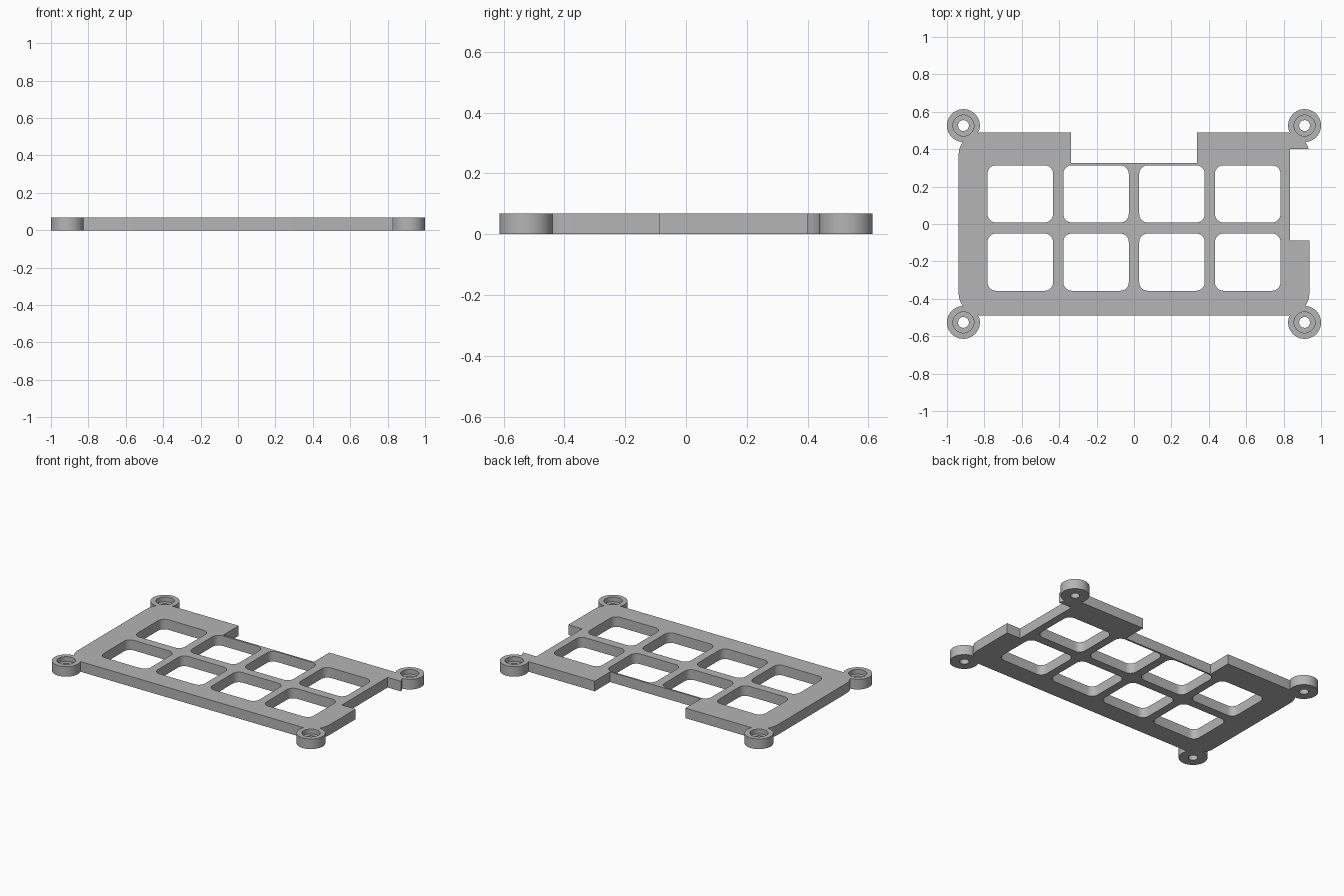
import bpy, bmesh
from math import sin, cos, pi, radians

cube = bpy.data.objects.get("Cube")
if cube:
    bpy.data.objects.remove(cube, do_unlink=True)

HEIGHT = 0.068
HALF_X, HALF_Y = 0.938, 0.489
BOSS_X, BOSS_Y = 0.912, 0.526
OVER = 0.05   # how far cutters reach past the surfaces

grey = bpy.data.materials.new("plain_grey")
grey.use_nodes = True
colour = (0.46, 0.46, 0.46, 1)
grey.diffuse_color = colour
grey.node_tree.nodes["Principled BSDF"].inputs["Base Color"].default_value = colour


def circle(cx, cy, r, n=48):
    return [(cx + r * cos(2 * pi * i / n), cy + r * sin(2 * pi * i / n)) for i in range(n)]


def rounded_rect(x0, x1, y0, y1, r, steps=8):
    centres = [(x1 - r, y1 - r), (x0 + r, y1 - r), (x0 + r, y0 + r), (x1 - r, y0 + r)]
    points = []
    for q, (cx, cy) in enumerate(centres):
        for i in range(steps + 1):
            a = pi / 2 * (q + i / steps)
            points.append((cx + r * cos(a), cy + r * sin(a)))
    return points


def rect(x0, x1, y0, y1):
    return [(x0, y0), (x1, y0), (x1, y1), (x0, y1)]


def prism(name, outline, z0, z1):
    bm = bmesh.new()
    face = bm.faces.new([bm.verts.new((x, y, z0)) for x, y in outline])
    top = bmesh.ops.extrude_face_region(bm, geom=[face])["geom"]
    bmesh.ops.translate(bm, vec=(0, 0, z1 - z0),
                        verts=[v for v in top if isinstance(v, bmesh.types.BMVert)])
    bmesh.ops.recalc_face_normals(bm, faces=bm.faces)
    mesh = bpy.data.meshes.new(name)
    bm.to_mesh(mesh)
    bm.free()
    mesh.materials.append(grey)
    obj = bpy.data.objects.new(name, mesh)
    bpy.context.collection.objects.link(obj)
    return obj


def combine(target, tool, operation):
    bpy.context.view_layer.objects.active = target
    mod = target.modifiers.new(operation.lower(), "BOOLEAN")
    mod.operation, mod.solver, mod.object = operation, "EXACT", tool
    bpy.ops.object.modifier_apply(modifier=mod.name)
    bpy.data.objects.remove(tool, do_unlink=True)


def cut(target, outline, z0=-OVER):
    combine(target, prism("cutter", outline, z0, HEIGHT + OVER), "DIFFERENCE")


# Plate with rounded corners
plate = prism("frame_plate", rounded_rect(-HALF_X, HALF_X, -HALF_Y, HALF_Y, 0.12), 0, HEIGHT)

# Notches in the back and left edges
cut(plate, rect(-0.338, 0.338, 0.326, 0.6))
cut(plate, rect(0.835, 1.1, -0.087, 0.4))

# Two rows of four windows
for cx in (-0.608, -0.203, 0.203, 0.608):
    for cy in (0.161, -0.204):
        cut(plate, rounded_rect(cx - 0.175, cx + 0.175, cy - 0.153, cy + 0.153, 0.045))

# Corner screw bosses with counterbored holes
for sx in (-1, 1):
    for sy in (-1, 1):
        x, y = sx * BOSS_X, sy * BOSS_Y
        combine(plate, prism("boss", circle(x, y, 0.088), 0, HEIGHT), "UNION")
        cut(plate, circle(x, y, 0.056), HEIGHT - 0.032)
        cut(plate, circle(x, y, 0.029))

# Smooth round walls, sharp edges
bpy.ops.object.select_all(action="DESELECT")
plate.select_set(True)
bpy.context.view_layer.objects.active = plate
bpy.ops.object.shade_smooth_by_angle(angle=radians(30))
